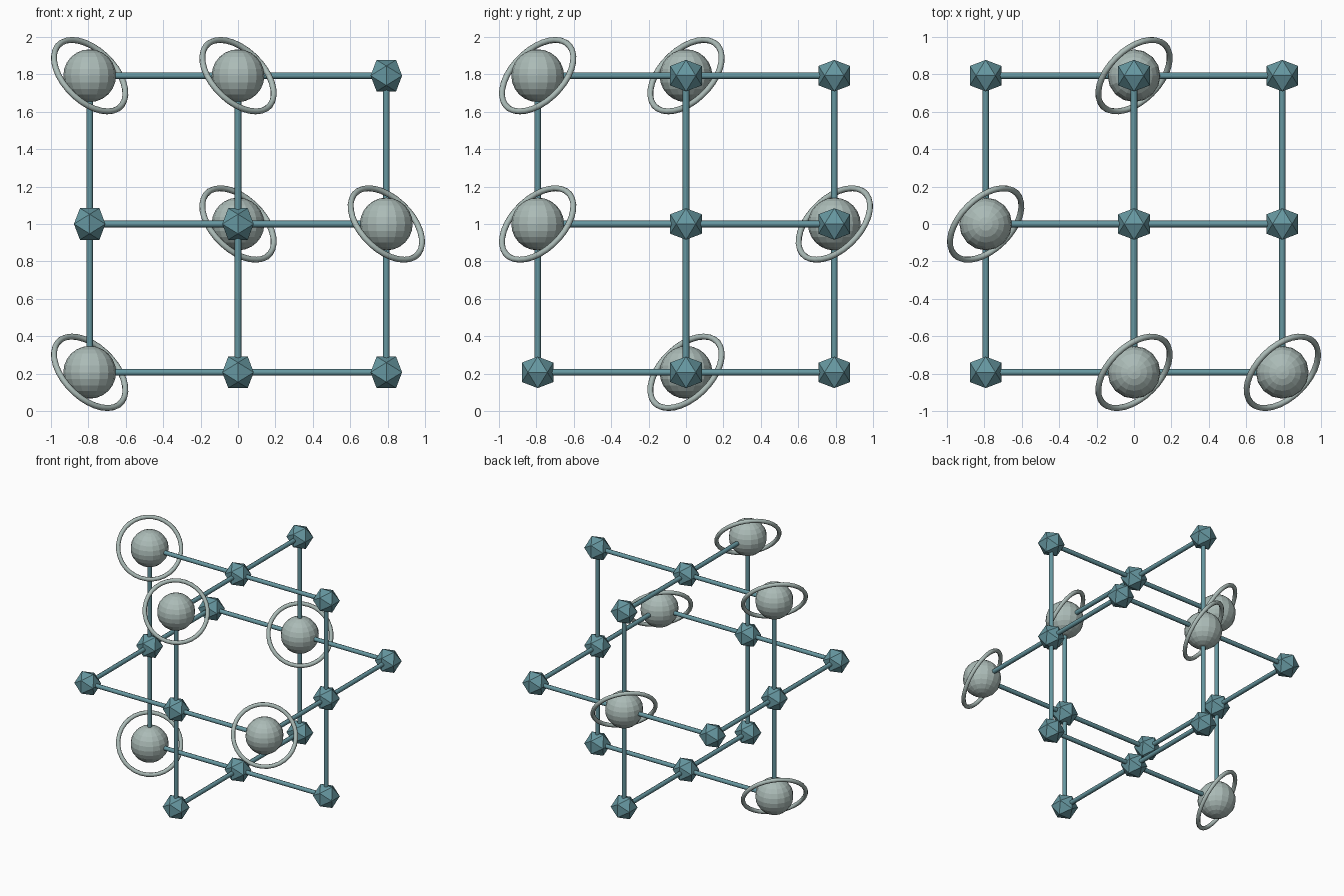
import bpy, bmesh, math
from itertools import product
from mathutils import Vector

cube = bpy.data.objects.get("Cube")
if cube:
    bpy.data.objects.remove(cube)

STEP = 0.793                      # half width of the lattice
CENTRE = Vector((0, 0, 1))
RING_AXIS = Vector((1, -1, 1))
LARGE = {(-1, 0, 1), (0, -1, 1), (0, 1, 0), (1, -1, 0), (-1, 0, -1)}


def material(name, rgb):
    mat = bpy.data.materials.new(name)
    mat.use_nodes = True
    mat.diffuse_color = (*rgb, 1)
    mat.node_tree.nodes["Principled BSDF"].inputs["Base Color"].default_value = (*rgb, 1)
    return mat


teal = material("teal", (0.133, 0.31, 0.352))
pale = material("pale grey green", (0.41, 0.50, 0.475))


def place(lattice):
    return CENTRE + Vector(lattice) * STEP


def finish(name, mat, smooth=False):
    obj = bpy.context.object
    obj.name = name
    obj.data.materials.append(mat)
    if smooth:
        bpy.ops.object.shade_smooth_by_angle(angle=math.radians(50))


# Shared twenty-sided joint, aligned with the lattice axes
phi = (1 + math.sqrt(5)) / 2
joint_mesh = bpy.data.meshes.new("joint")
bm = bmesh.new()
for a, b in product((-1, 1), (-phi, phi)):
    for corner in ((a, 0, b), (b, a, 0), (0, b, a)):
        bm.verts.new(Vector(corner).normalized() * 0.099)
bmesh.ops.convex_hull(bm, input=bm.verts)
bmesh.ops.recalc_face_normals(bm, faces=bm.faces)
bm.to_mesh(joint_mesh)
bm.free()
joint_mesh.materials.append(teal)

# Joints, or ringed globes, at the face centres and edge middles
for spot in product((-1, 0, 1), repeat=3):
    if sum(map(abs, spot)) not in (1, 2):
        continue
    if spot in LARGE:
        bpy.ops.mesh.primitive_uv_sphere_add(segments=16, ring_count=12, radius=0.141,
                                             location=place(spot))
        finish("globe", pale)
        bpy.ops.mesh.primitive_torus_add(major_segments=32, minor_segments=8,
                                         major_radius=0.234, minor_radius=0.016,
                                         location=place(spot))
        bpy.context.object.rotation_euler = RING_AXIS.to_track_quat("Z", "Y").to_euler()
        finish("globe_ring", pale, True)
    else:
        joint = bpy.data.objects.new("joint", joint_mesh)
        joint.location = place(spot)
        bpy.context.collection.objects.link(joint)

# Two crossed bars on every face of the lattice
for axis, side in product(range(3), (-1, 1)):
    middle = [0, 0, 0]
    middle[axis] = side
    for along in range(3):
        if along == axis:
            continue
        direction = Vector((0, 0, 0))
        direction[along] = 1
        bpy.ops.mesh.primitive_cylinder_add(vertices=8, radius=0.0175, depth=2 * STEP,
                                            location=place(middle))
        bpy.context.object.rotation_euler = direction.to_track_quat("Z", "Y").to_euler()
        finish("bar", teal, True)
